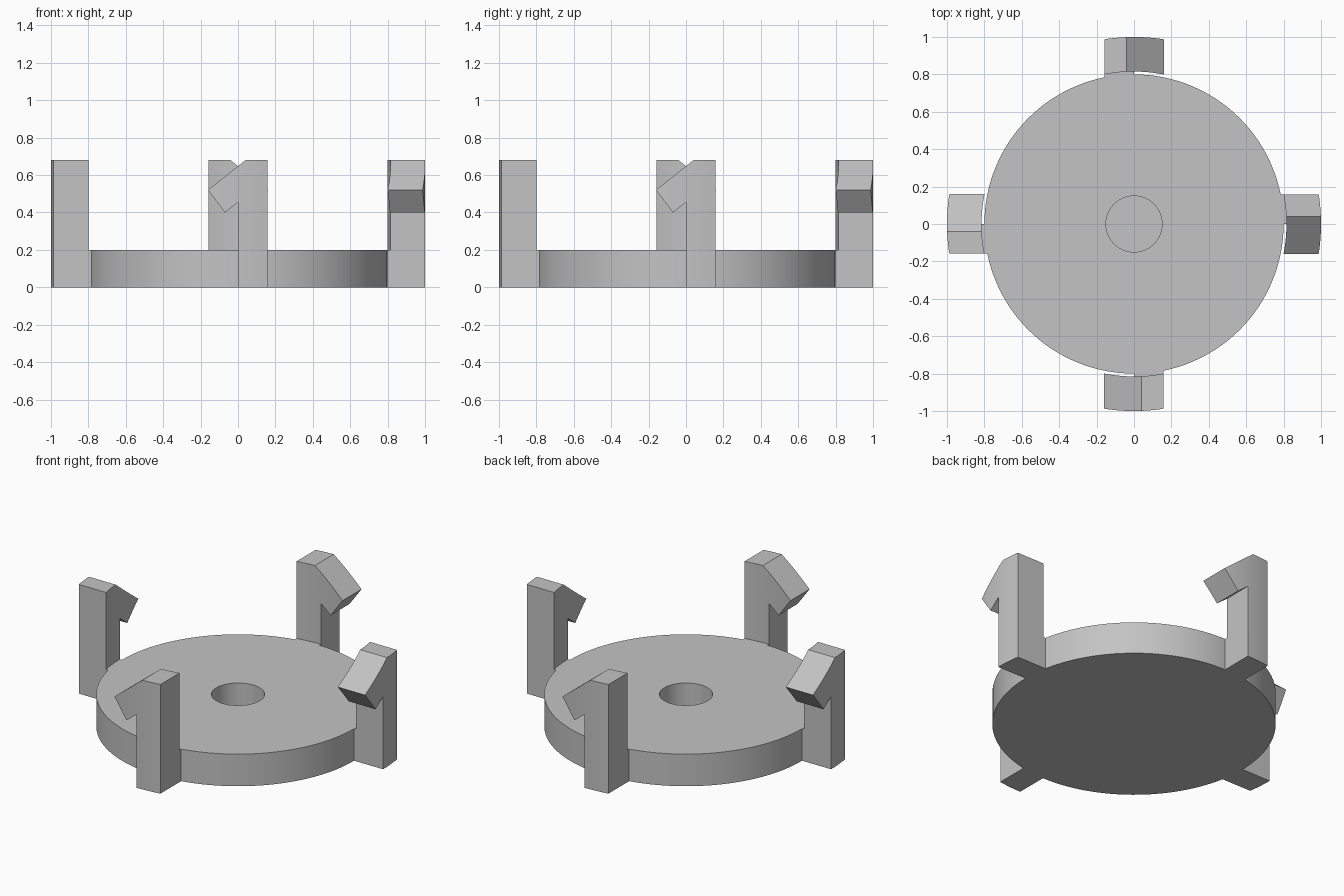
import bpy, bmesh, math
from mathutils import Matrix

if "Cube" in bpy.data.objects:
    bpy.data.objects.remove(bpy.data.objects["Cube"], do_unlink=True)

GREY = (0.55, 0.55, 0.55, 1)
mat = bpy.data.materials.new("plain grey")
mat.use_nodes = True
mat.diffuse_color = GREY
mat.node_tree.nodes["Principled BSDF"].inputs["Base Color"].default_value = GREY


def finish(name, bm):
    bmesh.ops.remove_doubles(bm, verts=bm.verts, dist=1e-5)
    bmesh.ops.recalc_face_normals(bm, faces=bm.faces)
    mesh = bpy.data.meshes.new(name)
    bm.to_mesh(mesh)
    bm.free()
    mesh.materials.append(mat)
    obj = bpy.data.objects.new(name, mesh)
    bpy.context.collection.objects.link(obj)
    bpy.ops.object.select_all(action='DESELECT')
    obj.select_set(True)
    bpy.context.view_layer.objects.active = obj
    bpy.ops.object.shade_smooth_by_angle(angle=math.radians(20))
    return obj


def curved_slab(bm, profile, outer, inner):
    """Fill an x-z profile between two radii, curved around the z axis."""
    part = bmesh.new()
    part.faces.new([part.verts.new((x, 0, z)) for x, z in profile])
    for i in range(-7, 8):
        bmesh.ops.bisect_plane(part, geom=part.verts[:] + part.edges[:] + part.faces[:],
                               plane_co=(i * 0.02, 0, 0), plane_no=(1, 0, 0), dist=1e-5)
    front = part.verts[:]
    ext = bmesh.ops.extrude_face_region(part, geom=part.faces[:], use_keep_orig=True)
    back = [v for v in ext["geom"] if isinstance(v, bmesh.types.BMVert)]
    for verts, r in ((front, outer), (back, inner)):
        for v in verts:
            v.co.y = -math.sqrt(r * r - v.co.x ** 2)
    bmesh.ops.recalc_face_normals(part, faces=part.faces)
    temp = bpy.data.meshes.new("temp")
    part.to_mesh(temp)
    part.free()
    bm.from_mesh(temp)
    bpy.data.meshes.remove(temp)


# Round base with a blind centre hole
bm = bmesh.new()
outline = [(0, 0), (0.8, 0), (0.8, 0.2), (0.15, 0.2), (0.15, 0.04), (0, 0.04)]
verts = [bm.verts.new((r, 0, z)) for r, z in outline]
edges = [bm.edges.new(pair) for pair in zip(verts, verts[1:])]
bmesh.ops.spin(bm, geom=verts + edges, cent=(0, 0, 0), axis=(0, 0, 1),
               angle=math.tau, steps=128, use_merge=True)
finish("round_base", bm)

# Four hooked arms, each joined to the base by a short foot
HOOK = [(0, 0), (0.157, 0), (0.157, 0.68), (0.04, 0.68),
        (-0.16, 0.52), (-0.07, 0.4), (0, 0.455)]
FOOT = [(0, 0), (0.157, 0), (0.157, 0.2), (0, 0.2)]
for i, side in enumerate(("front", "left", "back", "right")):
    bm = bmesh.new()
    curved_slab(bm, HOOK, 1.0, 0.815)
    curved_slab(bm, FOOT, 0.815, 0.799)
    bm.transform(Matrix.Rotation(i * math.pi / 2, 4, 'Z'))
    finish(side + "_hooked_arm", bm)
